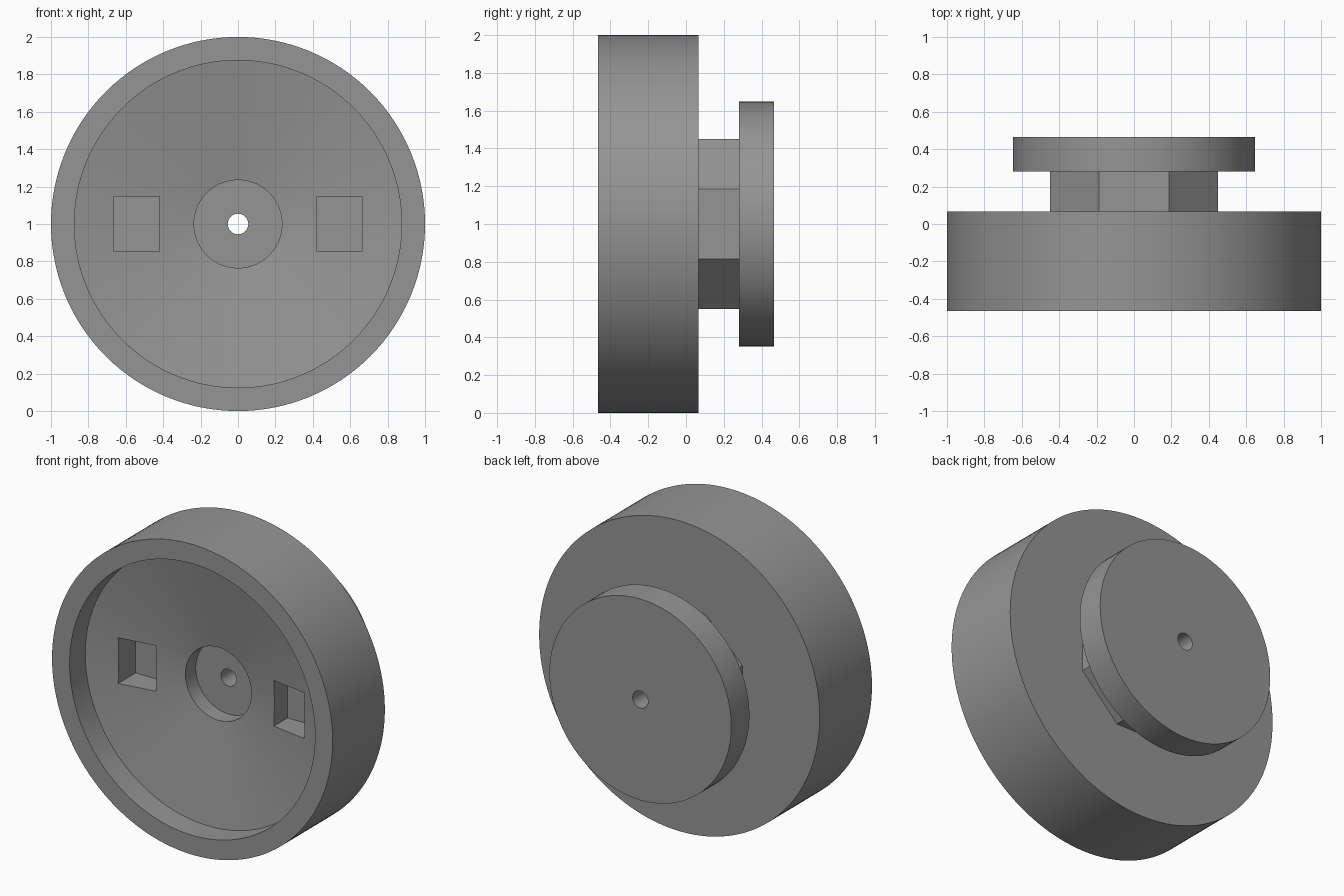
import bpy, bmesh, math

if "Cube" in bpy.data.objects:
    bpy.data.objects.remove(bpy.data.objects["Cube"])

SEG = 128
CZ = 1.0                       # height of the turning axis
FRONT, BACK = -0.465, 0.465
FLOOR = -0.095                 # floor depth shared by all pockets

grey = bpy.data.materials.new("mid grey")
grey.diffuse_color = (0.3, 0.3, 0.3, 1)
grey.use_nodes = True
grey.node_tree.nodes["Principled BSDF"].inputs["Base Color"].default_value = grey.diffuse_color


def finish(name, bm):
    bmesh.ops.recalc_face_normals(bm, faces=bm.faces)
    me = bpy.data.meshes.new(name)
    bm.to_mesh(me)
    bm.free()
    me.materials.append(grey)
    ob = bpy.data.objects.new(name, me)
    bpy.context.collection.objects.link(ob)
    return ob


def lathe(name, profile, seg=SEG, turn=0.0):
    """Solid of revolution about the y axis from (radius, y) points, capped at both ends."""
    bm = bmesh.new()
    rings = []
    for r, y in profile:
        angles = [turn + 2 * math.pi * i / seg for i in range(seg)]
        rings.append([bm.verts.new((r * math.cos(a), y, CZ + r * math.sin(a))) for a in angles])
    for a, b in zip(rings, rings[1:]):
        for i in range(seg):
            j = (i + 1) % seg
            bm.faces.new((a[i], a[j], b[j], b[i]))
    bm.faces.new(rings[0])
    bm.faces.new(rings[-1])
    return finish(name, bm)


def box(name, x0, x1, y0, y1, z0, z1):
    bm = bmesh.new()
    bmesh.ops.create_cube(bm, size=1)
    for v in bm.verts:
        v.co = ((x0 + x1) / 2 + v.co.x * (x1 - x0),
                (y0 + y1) / 2 + v.co.y * (y1 - y0),
                (z0 + z1) / 2 + v.co.z * (z1 - z0))
    return finish(name, bm)


def combine(target, tool, operation):
    mod = target.modifiers.new(operation.title(), 'BOOLEAN')
    mod.operation, mod.object, mod.solver = operation, tool, 'EXACT'
    bpy.context.view_layer.objects.active = target
    bpy.ops.object.modifier_apply(modifier=mod.name)
    bpy.data.objects.remove(tool, do_unlink=True)


# Wide drum with a rimmed conical dish and round centre pocket at the front
knob = lathe("dished_knob", [
    (0.235, FLOOR), (0.235, -0.2), (0.875, -0.305), (0.875, FRONT),
    (1.0, FRONT), (1.0, 0.067)])

# Octagonal neck and round end flange, joined to the drum
neck = lathe("octagonal_neck", [(0.449 / math.cos(math.pi / 8), y) for y in (0.0, 0.35)],
             8, math.pi / 8)
flange = lathe("round_flange", [(0.648, 0.28), (0.648, BACK)])
combine(knob, neck, 'UNION')
combine(knob, flange, 'UNION')

# Two rectangular pockets, mirrored left and right
for s in (-1, 1):
    xs = sorted((s * 0.42, s * 0.663))
    combine(knob, box("pocket_cutter", *xs, -0.4, FLOOR, CZ - 0.147, CZ + 0.147), 'DIFFERENCE')

# Bore through the whole axis
combine(knob, lathe("bore_cutter", [(0.055, -0.6), (0.055, 0.6)], 48), 'DIFFERENCE')

# Smooth round walls, sharp edges
bpy.ops.object.select_all(action='DESELECT')
knob.select_set(True)
bpy.context.view_layer.objects.active = knob
bpy.ops.object.shade_smooth_by_angle(angle=math.radians(8))
